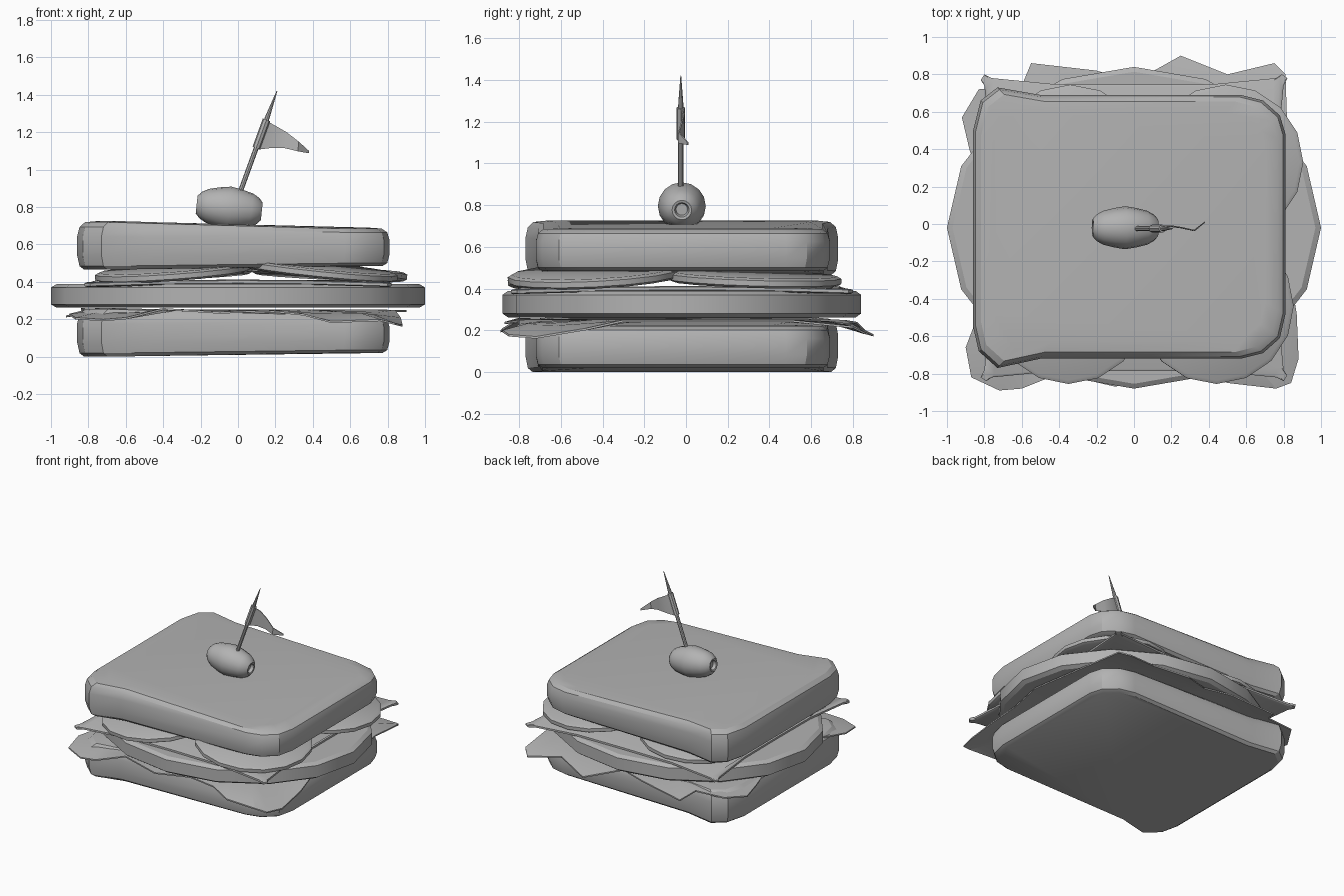
import bpy, bmesh, math
from mathutils import Vector, Matrix

if "Cube" in bpy.data.objects:
    bpy.data.objects.remove(bpy.data.objects["Cube"])

grey = bpy.data.materials.new("plain grey")
grey.diffuse_color = (0.45, 0.45, 0.45, 1)
grey.use_nodes = True
grey.node_tree.nodes["Principled BSDF"].inputs["Base Color"].default_value = grey.diffuse_color


def finish(name, bm, angle=30):
    bmesh.ops.recalc_face_normals(bm, faces=bm.faces[:])
    me = bpy.data.meshes.new(name)
    bm.to_mesh(me)
    bm.free()
    me.materials.append(grey)
    ob = bpy.data.objects.new(name, me)
    bpy.context.collection.objects.link(ob)
    bpy.ops.object.select_all(action='DESELECT')
    ob.select_set(True)
    bpy.context.view_layer.objects.active = ob
    bpy.ops.object.shade_smooth_by_angle(angle=math.radians(angle))
    return ob


def loft(name, rings, matrix=Matrix(), caps=True, angle=30):
    """Skin a list of equal closed rings, capping both ends."""
    bm = bmesh.new()
    rows = [[bm.verts.new(matrix @ Vector(p)) for p in r] for r in rings]
    n = len(rows[0])
    for a, b in zip(rows, rows[1:]):
        for i in range(n):
            j = (i + 1) % n
            bm.faces.new((a[i], a[j], b[j], b[i]))
    if caps:
        bm.faces.new(rows[0][::-1])
        bm.faces.new(rows[-1])
    return finish(name, bm, angle)


def ellipse(rx, ry, z, n=16):
    return [(rx * math.cos(i * math.tau / n), ry * math.sin(i * math.tau / n), z)
            for i in range(n)]


# Bread slices: rounded square with two flared corners on the left
bread = [(.81, -.48), (.81, .48), (.78, .58), (.69, .66), (.57, .69), (-.5, .69),
         (-.73, .73), (-.82, .66), (-.86, .5), (-.86, -.55), (-.83, -.68),
         (-.73, -.77), (-.5, -.72), (.57, -.72), (.69, -.69), (.78, -.61)]
profile = [(.955, 0), (.985, .015), (1, .06), (1, .14), (.985, .18),
           (.95, .2), (.87, .205)]


def slice_ring(scale, h):
    ring = []
    for x, y in bread:
        t = max(0, min(1, (.55 - x) / 1.28))
        z = .018 - .02 * t + h * (1 + .27 * t)
        ring.append((-.02 + (x + .02) * scale, -.015 + (y + .015) * scale, z))
    return ring


for name, z in (("bottom_bread", 0.002), ("top_bread", .467)):
    loft(name, [slice_ring(s, h) for s, h in profile], Matrix.Translation((0, 0, z)))

# Lettuce: thin sheet with a ragged, drooping rim
rim = [(.9, 0, .25), (.84, -.3, .25), (.87, -.48, .21), (.88, -.72, .17), (.84, -.85, .18),
       (.76, -.88, .2), (.5, -.85, .19), (.35, -.8, .23), (.15, -.8, .25), (-.1, -.87, .24),
       (-.4, -.8, .26), (-.6, -.88, .21), (-.72, -.89, .2), (-.87, -.82, .21),
       (-.9, -.66, .23), (-.82, -.45, .25), (-.84, -.1, .26), (-.82, .2, .24),
       (-.88, .4, .23), (-.92, .57, .22), (-.83, .72, .24), (-.6, .74, .24),
       (-.55, .86, .2), (-.2, .82, .24), (.0, .76, .25), (.25, .9, .18), (.5, .8, .23),
       (.75, .86, .19), (.81, .8, .22), (.82, .5, .25)]
sheet = [[(x * s, y * s, z * k + .252 * (1 - k)) for x, y, z in rim]
         for s, k in ((1, 1), (.86, .35), (.5, 0))]
t = Vector((0, 0, .01))
under = [[Vector(p) - t for p in r] for r in sheet]
loft("lettuce", under[::-1] + sheet, angle=20)

# Meat slab: sixteen-sided oval
loft("meat", [ellipse(r, .86 * r, z) for r, z in
              ((.97, .262), (1, .28), (1, .37), (.97, .388))],
     Matrix.Translation((0, -.02, 0)))

# Cheese: square with slightly pinched sides
quarter = [(.8, -.76), (.765, -.4), (.765, 0), (.765, .4), (.8, .76),
           (.82, .8), (.79, .82)]
cheese = []
for i in range(4):
    c, s = round(math.cos(i * math.pi / 2)), round(math.sin(i * math.pi / 2))
    cheese += [(x * c - y * s, x * s + y * c - .02) for x, y in quarter]
loft("cheese", [[(x * k, y * k, z - .015 * max(0, math.hypot(x, y) - .8) / .35)
                 for x, y in cheese]
                for k, z in ((.985, .388), (1, .393), (1, .407), (.985, .412))])

# Tomato slices: four tilted discs, higher toward the middle
for name, x, y, z, tx, ty in (("tomato_front_left", -.35, -.44, .452, .06, -.07),
                              ("tomato_front_right", .44, -.44, .462, .05, .10),
                              ("tomato_back_left", -.34, .33, .446, -.03, -.05),
                              ("tomato_back_right", .49, .33, .446, -.03, .05)):
    m = (Matrix.Translation((x, y, z)) @ Matrix.Rotation(tx, 4, 'X')
         @ Matrix.Rotation(ty, 4, 'Y'))
    loft(name, [ellipse(r, r, h) for r, h in
                ((.395, -.024), (.415, -.013), (.415, .013), (.395, .024))], m)

# Olive: barrel with a dimple in both ends
half = [(.105, .06), (.09, .12), (.07, .155), (.047, .175), (.035, .172), (.028, .15)]
barrel = [(r, -h) for r, h in half[::-1]] + [(.115, 0)] + half
lie = (Matrix.Translation((-.047, -.02, .795)) @ Matrix.Rotation(math.radians(96), 4, 'Y'))
loft("olive", [ellipse(r, r, h) for r, h in barrel], lie)

# Toothpick: tapered stick leaning to the right
foot, tip = Vector((-.01, -.025, .82)), Vector((.208, -.025, 1.42))
lean = (tip - foot).to_track_quat('Z', 'Y').to_matrix().to_4x4()
length = (tip - foot).length
stick = Matrix.Translation(foot) @ lean
loft("toothpick", [ellipse(r, r, h, 8) for r, h in
                   ((.013, 0), (.013, .46), (.012, .5), (.002, length))], stick)

# Flag: sleeve around the stick and a waving pennant
loft("flag_sleeve", [ellipse(.021, .021, h, 8) for h in (.315, .475)], stick)
flag = [(.15, 1.262, .09, 1.105, -.025), (.2, 1.235, .17, 1.115, -.01),
        (.26, 1.2, .25, 1.115, -.02), (.325, 1.15, .32, 1.098, -.035),
        (.38, 1.1, .378, 1.088, .01)]
loft("flag", [[(x1, y - .003, z1), (x1, y + .003, z1), (x2, y + .003, z2),
               (x2, y - .003, z2)] for x1, z1, x2, z2, y in flag])
